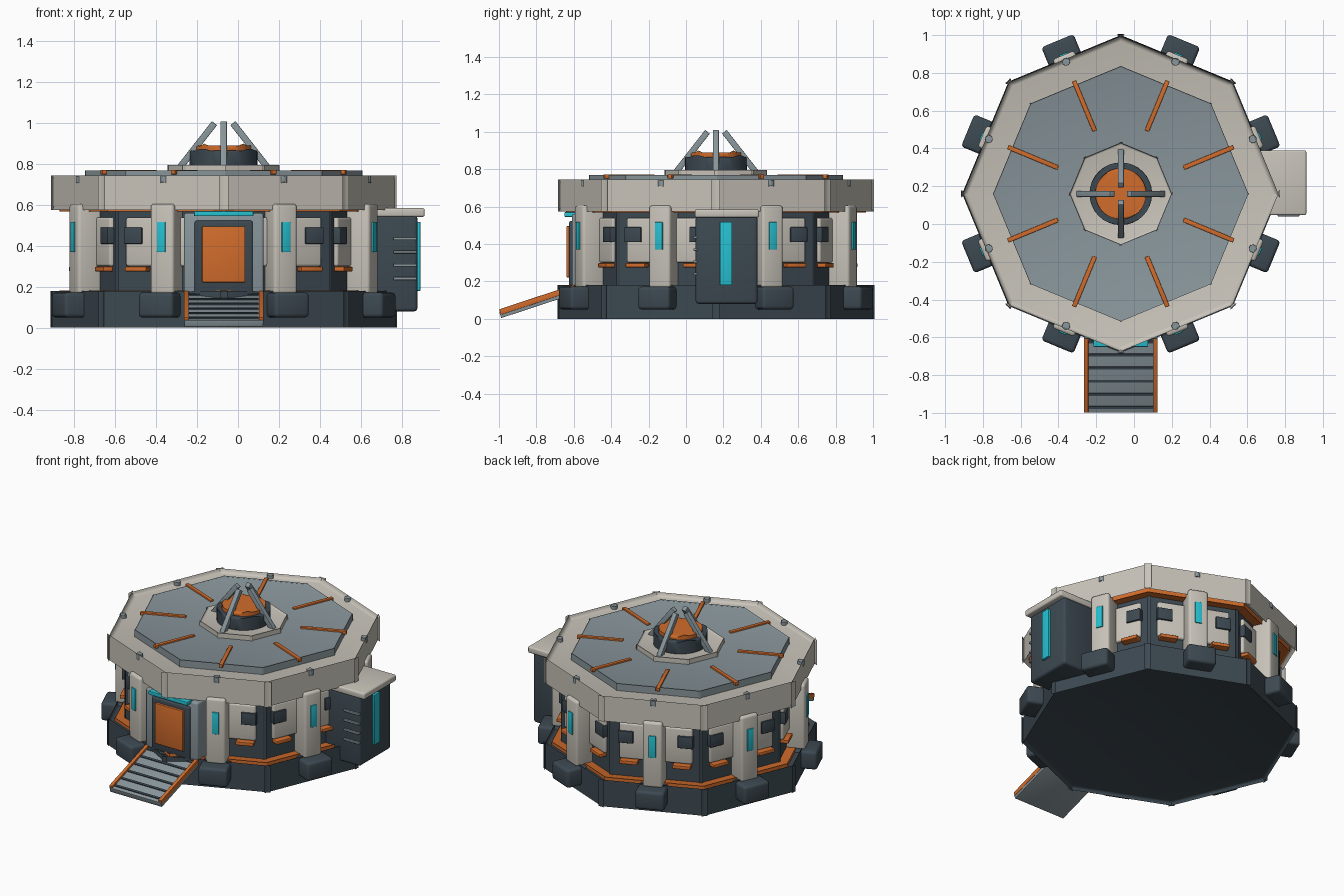
import bpy, bmesh
from math import radians, atan2, hypot
from mathutils import Matrix, Vector

cube = bpy.data.objects.get("Cube")
if cube:
    bpy.data.objects.remove(cube, do_unlink=True)


def material(name, r, g, b):
    m = bpy.data.materials.new(name)
    m.use_nodes = True
    m.diffuse_color = (r, g, b, 1)
    m.node_tree.nodes["Principled BSDF"].inputs["Base Color"].default_value = (r, g, b, 1)
    return m


LIGHT = material("warm_white", 0.58, 0.55, 0.49)
DARK = material("dark_slate", 0.046, 0.066, 0.083)
GRAY = material("mid_gray", 0.25, 0.305, 0.33)
ORANGE = material("orange", 0.64, 0.15, 0.025)
CYAN = material("cyan", 0.02, 0.53, 0.64)

CENTRE = Matrix.Translation((-0.07, 0.16, 0))


def finish(name, bm, mat, bevel, matrix):
    """Round the sharp edges, place the mesh and shade it."""
    if bevel:
        edges = [e for e in bm.edges if e.calc_face_angle(0) > radians(30)]
        bmesh.ops.bevel(bm, geom=edges, offset=bevel, segments=3, profile=0.5,
                        affect='EDGES', clamp_overlap=True)
    bm.transform(matrix)
    bmesh.ops.recalc_face_normals(bm, faces=bm.faces)
    mesh = bpy.data.meshes.new(name)
    bm.to_mesh(mesh)
    bm.free()
    mesh.materials.append(mat)
    obj = bpy.data.objects.new(name, mesh)
    bpy.context.collection.objects.link(obj)
    bpy.ops.object.select_all(action='DESELECT')
    obj.select_set(True)
    bpy.context.view_layer.objects.active = obj
    bpy.ops.object.shade_smooth_by_angle(angle=radians(35))
    return obj


def box(name, x, y, z, mat, bevel=0.0, matrix=CENTRE):
    """Box from (min, max) ranges."""
    bm = bmesh.new()
    bmesh.ops.create_cube(bm, size=1)
    size = [b - a for a, b in (x, y, z)]
    mid = [(a + b) / 2 for a, b in (x, y, z)]
    bm.transform(Matrix.Translation(mid) @ Matrix.Diagonal((*size, 1)))
    return finish(name, bm, mat, bevel, matrix)


def drum(name, radius, z, mat, bevel=0.0, sides=8, matrix=CENTRE):
    """Upright prism with a corner on the x axis."""
    bm = bmesh.new()
    bmesh.ops.create_cone(bm, cap_ends=True, segments=sides, radius1=radius,
                          radius2=radius, depth=z[1] - z[0])
    # Put a corner on +x whatever the primitive's starting angle
    v = bm.verts[:][0].co
    bm.transform(Matrix.Translation((0, 0, sum(z) / 2)) @ Matrix.Rotation(-atan2(v.y, v.x), 4, 'Z'))
    return finish(name, bm, mat, bevel, matrix)


# Octagonal body
drum("base", 0.84, (0.02, 0.16), DARK, 0.02)
drum("base_trim", 0.80, (0.15, 0.176), ORANGE, 0.006)
drum("wall", 0.735, (0.17, 0.59), DARK, 0.012)
drum("roof_trim", 0.80, (0.575, 0.61), ORANGE, 0.006)
drum("roof_rim", 0.835, (0.6, 0.72), LIGHT, 0.025)
drum("roof_panel", 0.676, (0.71, 0.762), GRAY, 0.006)
drum("roof_collar", 0.27, (0.75, 0.785), LIGHT, 0.01)
drum("turret", 0.166, (0.78, 0.866), DARK, 0.008, 32)
drum("turret_cap", 0.135, (0.86, 0.89), ORANGE, 0.01, 32)

# Parts repeated on each of the eight walls (local x points outward)
for i in range(8):
    m = CENTRE @ Matrix.Rotation(radians(22.5 + 45 * i), 4, 'Z')
    box(f"footing_{i}", (0.70, 0.877), (-0.092, 0.092), (0.05, 0.172), DARK, 0.018, m)
    box(f"pillar_{i}", (0.65, 0.795), (-0.062, 0.062), (0.165, 0.606), LIGHT, 0.016, m)
    box(f"pillar_lamp_{i}", (0.78, 0.802), (-0.022, 0.022), (0.37, 0.517), CYAN, 0.003, m)
    box(f"wall_panel_{i}", (0.66, 0.70), (-0.23, 0.23), (0.30, 0.54), LIGHT, 0.012, m)
    box(f"roof_strip_{i}", (0.36, 0.647), (-0.012, 0.012), (0.75, 0.772), ORANGE, 0.003, m)
    drum(f"roof_bolt_{i}", 0.021, (0.71, 0.742), GRAY, 0.003, 16,
         m @ Matrix.Translation((0.757, 0, 0)))
    for side, s in (("left", 1), ("right", -1)):
        span = sorted((s * 0.14, s * 0.235))
        box(f"window_{side}_{i}", (0.66, 0.712), span, (0.41, 0.49), DARK, 0.004, m)
        span = sorted((s * 0.11, s * 0.222))
        box(f"sill_{side}_{i}", (0.67, 0.728), span, (0.275, 0.298), ORANGE, 0.004, m)

# Four slanted struts above the turret
foot, top = Vector((0.225, 0, 0.77)), Vector((0.045, 0, 1.0))
rise = top - foot
for i in range(4):
    tilt = Matrix.Rotation(atan2(rise.x, rise.z), 4, 'Y')
    m = CENTRE @ Matrix.Rotation(radians(90 * i), 4, 'Z') @ Matrix.Translation(foot) @ tilt
    box(f"strut_{i}", (-0.016, 0.016), (-0.016, 0.016), (0, rise.length), GRAY, 0.003, m)

# Entrance
box("door_surround", (-0.195, 0.195), (-0.77, -0.60), (0.165, 0.56), GRAY, 0.012)
box("door_frame", (-0.142, 0.142), (-0.785, -0.70), (0.17, 0.523), DARK, 0.01)
box("door", (-0.105, 0.105), (-0.80, -0.70), (0.222, 0.495), ORANGE, 0.004)
box("door_lamp", (-0.145, 0.145), (-0.81, -0.70), (0.545, 0.57), CYAN, 0.004)

# Ramp, built along local y and tilted about its upper end
run, drop = 0.41, 0.135
length = hypot(run, drop)
m = (CENTRE @ Matrix.Translation((0, -0.745, 0.16))
     @ Matrix.Rotation(atan2(drop, run), 4, 'X'))
box("ramp", (-0.193, 0.193), (-length, 0), (-0.022, 0.012), GRAY, 0.002, m)
for i in range(6):
    y = -length + 0.03 + i * 0.073
    box(f"ramp_slat_{i}", (-0.17, 0.17), (y - 0.007, y + 0.007), (0, 0.018), DARK, 0, m)
for side, s in (("left", 1), ("right", -1)):
    box(f"ramp_rail_{side}", sorted((s * 0.172, s * 0.195)), (-length + 0.004, 0),
        (-0.005, 0.026), ORANGE, 0.003, m)

# Utility cabinet on the left side
box("cabinet", (0.66, 0.947), (-0.108, 0.222), (0.08, 0.55), DARK, 0.016)
box("cabinet_cap", (0.64, 0.982), (-0.113, 0.23), (0.542, 0.585), LIGHT, 0.01)
box("cabinet_lamp", (0.93, 0.962), (0.022, 0.087), (0.18, 0.518), CYAN, 0.003)
for i in range(4):
    z = 0.24 + 0.065 * i
    box(f"cabinet_vent_{i}", (0.83, 0.945), (-0.12, -0.10), (z - 0.007, z + 0.007), GRAY, 0.004)
